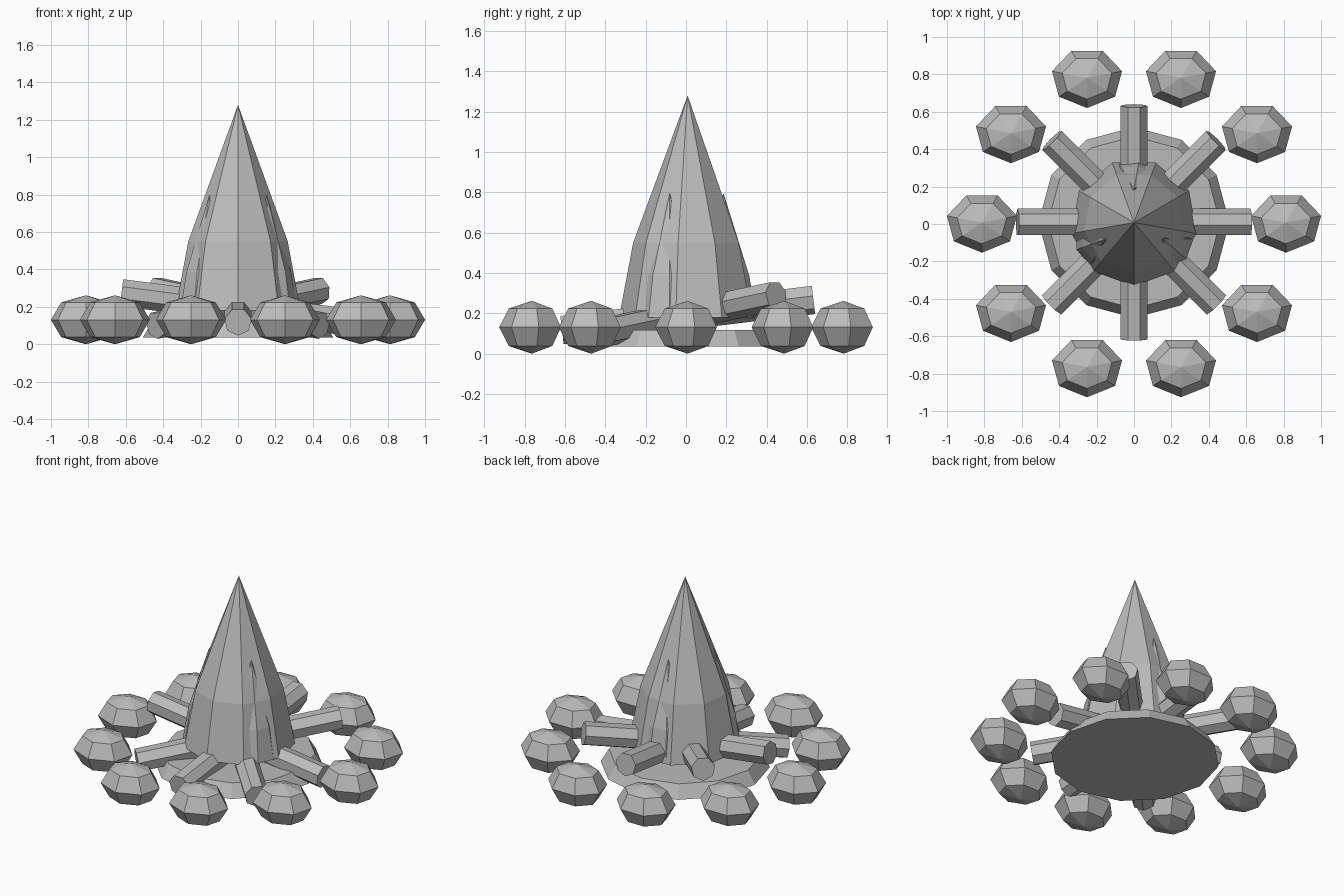
import bpy
import bmesh
from math import sin, cos, pi, radians
from mathutils import Matrix, Vector

cube = bpy.data.objects.get("Cube")
if cube:
    bpy.data.objects.remove(cube, do_unlink=True)

grey = bpy.data.materials.new("plain_grey")
grey.use_nodes = True
GREY = (0.5, 0.5, 0.5, 1)
grey.diffuse_color = GREY
grey.node_tree.nodes["Principled BSDF"].inputs["Base Color"].default_value = GREY

CENTRE_Y = 0.008


def lathe_mesh(name, profile, sides, start):
    """Flat-shaded turned shape from (radius, height) pairs, closed at both ends."""
    bm = bmesh.new()
    rings = []
    for r, z in profile:
        count = sides if r > 0 else 1
        rings.append([bm.verts.new((r * cos(start + 2 * pi * i / sides),
                                    r * sin(start + 2 * pi * i / sides), z))
                      for i in range(count)])
    for low, high in zip(rings, rings[1:]):
        for i in range(sides):
            j = (i + 1) % sides
            corners = [low[i % len(low)], low[j % len(low)],
                       high[j % len(high)], high[i % len(high)]]
            bm.faces.new(list(dict.fromkeys(corners)))
    for ring in (rings[0], rings[-1]):
        if len(ring) > 1:
            bm.faces.new(ring)
    bmesh.ops.recalc_face_normals(bm, faces=bm.faces)
    mesh = bpy.data.meshes.new(name)
    bm.to_mesh(mesh)
    bm.free()
    mesh.materials.append(grey)
    return mesh


def place(name, mesh, matrix):
    obj = bpy.data.objects.new(name, mesh)
    bpy.context.collection.objects.link(obj)
    obj.matrix_world = matrix
    return obj


def at(x, y, z=0):
    return Matrix.Translation((x, y + CENTRE_Y, z))


FRONT = -pi / 2

# Ash bed
place("ash_bed", lathe_mesh("ash_bed", [(0.51, 0.035), (0.46, 0.118)], 12, 0), at(0, 0))

# Main flame
flame_profile = [(0.34, 0), (0.27, 0.37), (0, 1.1)]
flame = lathe_mesh("flame", flame_profile, 9, FRONT)
place("flame", flame, at(0, 0, 0.18))

# Small flame tongues breaking through the main flame
for k in range(3):
    a = radians(90 + 120 * k)
    scale = Matrix.Diagonal((0.48, 0.48, 0.56, 1))
    spin = Matrix.Rotation(a, 4, "Z")
    place(f"flame_tongue_{k + 1}", flame,
          at(0.178 * cos(a), 0.178 * sin(a), 0.18) @ spin @ scale)

# Ring of stones, all sharing one faceted shape
stone = lathe_mesh("stone", [(sin(pi * k / 4) if 0 < k < 4 else 0, -cos(pi * k / 4))
                             for k in range(5)], 7, FRONT)
for k in range(10):
    a = 2 * pi * k / 10
    place(f"stone_{k + 1}", stone,
          at(0.813 * cos(a), 0.813 * sin(a), 0.131) @ Matrix.Diagonal((0.192, 0.161, 0.131, 1)))

# Crossed logs, each raised at one end
log = lathe_mesh("log", [(0.074, -0.628), (0.074, 0.628)], 7, pi)
for k, slope in enumerate((0.15, 0.12, 0.15, 0.13)):
    a = radians(45 + 45 * k)
    axis = Vector((cos(a), sin(a), slope)).normalized()
    side = Vector((0, 0, 1)).cross(axis).normalized()
    up = axis.cross(side)
    turn = Matrix((up, side, axis)).transposed().to_4x4()
    roll = Matrix.Rotation(pi / 2 if k == 3 else 0, 4, "Z")
    place(f"log_{k + 1}", log, at(0, 0, 0.195) @ turn @ roll)
